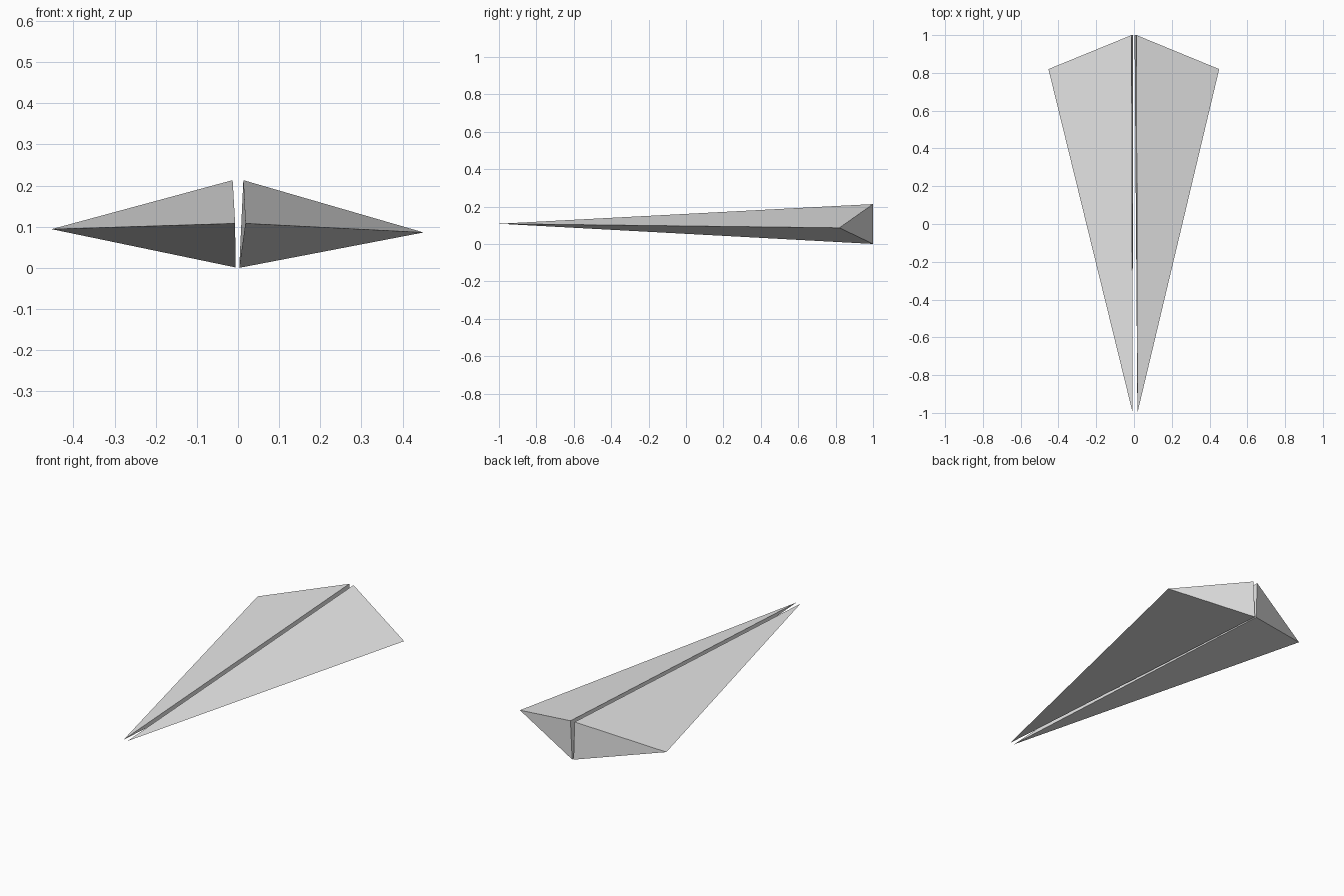
import bpy
import bmesh

cube = bpy.data.objects.get("Cube")
if cube:
    bpy.data.objects.remove(cube, do_unlink=True)

# One plain grey for the whole model
grey = bpy.data.materials.new("light_grey")
grey.use_nodes = True
colour = (0.8, 0.8, 0.8, 1)
grey.diffuse_color = colour
grey.node_tree.nodes["Principled BSDF"].inputs["Base Color"].default_value = colour


def dart_half(name, nose, wing_tip, tail_top, tail_bottom):
    """Closed four-sided wedge: upper wing, lower wing, tail and inner wall."""
    bm = bmesh.new()
    for point in (nose, wing_tip, tail_top, tail_bottom):
        bm.verts.new(point)
    n, w, t, b = bm.verts
    for corners in ((n, w, t), (n, w, b), (w, t, b), (n, t, b)):
        bm.faces.new(corners)
    bmesh.ops.recalc_face_normals(bm, faces=bm.faces)
    mesh = bpy.data.meshes.new(name)
    bm.to_mesh(mesh)
    bm.free()
    mesh.materials.append(grey)
    obj = bpy.data.objects.new(name, mesh)
    bpy.context.collection.objects.link(obj)


# The two halves differ slightly and leave a narrow gap along the middle
dart_half("right_wing", (-0.007, -1, 0.108), (-0.453, 0.82, 0.094),
          (-0.013, 1, 0.213), (-0.006, 1, 0.001))
dart_half("left_wing", (0.018, -1, 0.108), (0.451, 0.82, 0.086),
          (0.013, 1, 0.213), (0.003, 1, 0))
